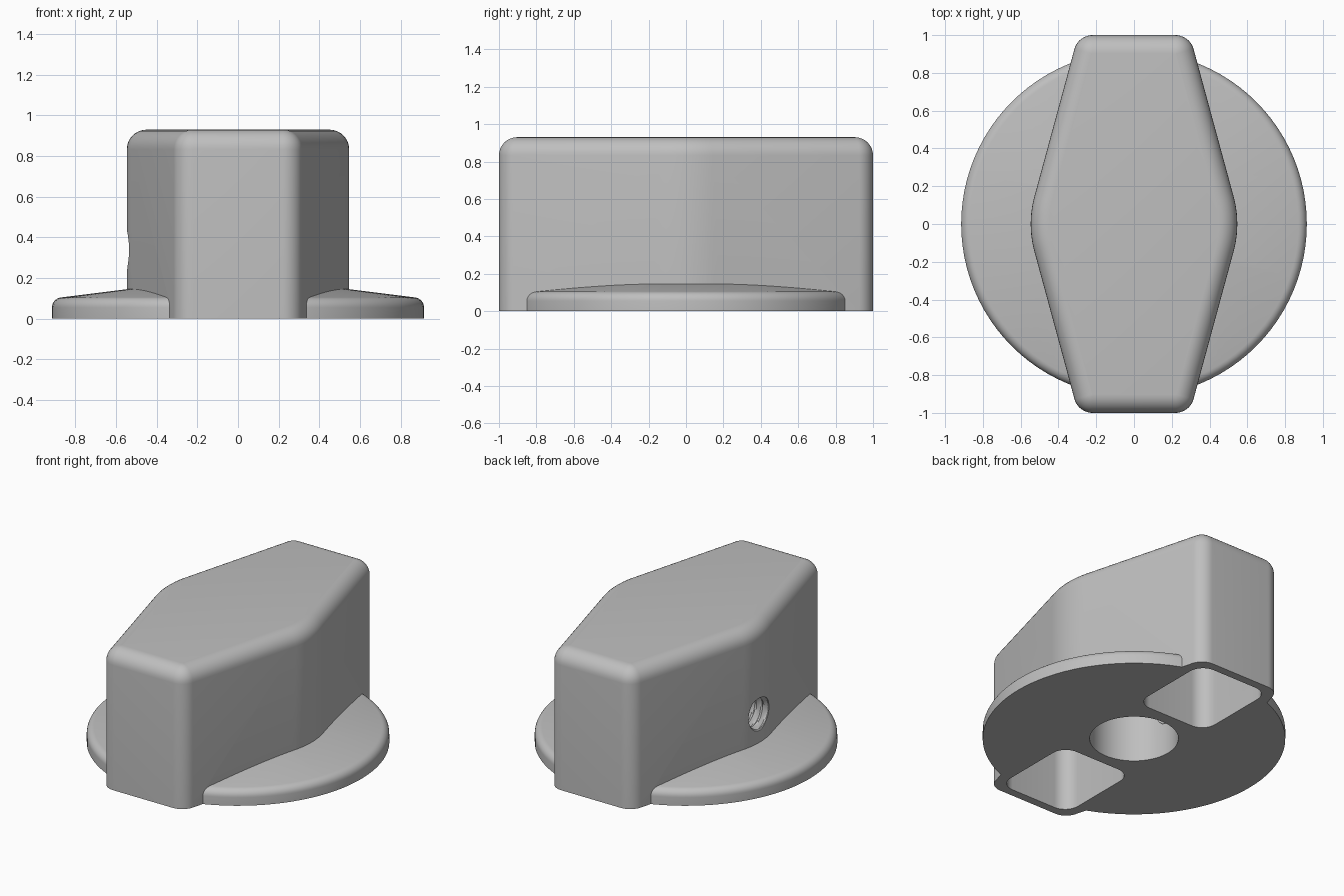
import bpy
import bmesh
from math import sin, cos, pi, radians, atan

if "Cube" in bpy.data.objects:
    bpy.data.objects.remove(bpy.data.objects["Cube"], do_unlink=True)

grey = bpy.data.materials.new("mid_grey")
grey.use_nodes = True
colour = (0.52, 0.52, 0.52, 1)
grey.diffuse_color = colour
grey.node_tree.nodes["Principled BSDF"].inputs["Base Color"].default_value = colour


def loft(name, rings):
    """Closed solid skinned through equal-sized rings of points."""
    bm = bmesh.new()
    loops = [[bm.verts.new(p) for p in ring] for ring in rings]
    n = len(loops[0])
    for low, high in zip(loops, loops[1:]):
        for i in range(n):
            j = (i + 1) % n
            bm.faces.new((low[i], low[j], high[j], high[i]))
    bm.faces.new(loops[0][::-1])
    bm.faces.new(loops[-1])
    bmesh.ops.recalc_face_normals(bm, faces=bm.faces)
    mesh = bpy.data.meshes.new(name)
    bm.to_mesh(mesh)
    bm.free()
    mesh.materials.append(grey)
    obj = bpy.data.objects.new(name, mesh)
    bpy.context.collection.objects.link(obj)
    return obj


def outline(corners, z, inset=0, steps=10):
    """Ring made of corner arcs (x, y, radius, start, end), shrunk by inset."""
    ring = []
    for x, y, r, a, b in corners:
        for i in range(steps + 1):
            t = a + (b - a) * i / steps
            ring.append((x + (r - inset) * cos(t), y + (r - inset) * sin(t), z))
    return ring


def circle(r, z, n=96):
    return [(r * cos(2 * pi * i / n), r * sin(2 * pi * i / n), z) for i in range(n)]


def combine(target, other, operation):
    mod = target.modifiers.new(operation.lower(), "BOOLEAN")
    mod.operation = operation
    mod.solver = "EXACT"
    mod.object = other
    bpy.context.view_layer.objects.active = target
    bpy.ops.object.modifier_apply(modifier=mod.name)
    bpy.data.objects.remove(other, do_unlink=True)


# Grip: six-sided block with rounded corners and a rounded top edge
slant = atan(0.271)
ex, ey, er = 0.219, 0.90, 0.10
grip = [(-0.003, 0, 0.55, -slant, slant),
        (ex, ey, er, slant, pi / 2),
        (-ex, ey, er, pi / 2, pi - slant),
        (0.003, 0, 0.55, pi - slant, pi + slant),
        (-ex, -ey, er, pi + slant, 1.5 * pi),
        (ex, -ey, er, 1.5 * pi, 2 * pi - slant)]
height, fillet = 0.93, 0.097
rings = [outline(grip, 0)]
for k in range(9):
    t = k / 8 * pi / 2
    rings.append(outline(grip, height - fillet * (1 - sin(t)), fillet * (1 - cos(t))))
knob = loft("knob", rings)

# Skirt: shallow cone with a rounded rim
rim = 0.05
rings = [circle(0.915, 0)]
for k in range(8):
    t = radians(k / 7 * 83)
    rings.append(circle(0.915 - rim * (1 - cos(t)), 0.055 + rim * sin(t)))
rings += [circle(0.55, 0.145), circle(0.2, 0.16)]
combine(knob, loft("skirt", rings), "UNION")

# Shaft bore in the underside
combine(knob, loft("bore", [circle(0.268, -0.1), circle(0.268, 0.75)]), "DIFFERENCE")

# Two hollow pockets, front and back
for side in (-1, 1):
    px, near, far, r = 0.165, 0.445, 0.845, 0.10
    y0, y1 = sorted((side * near, side * far))
    pocket = [(px, y0, r, -pi / 2, 0), (px, y1, r, 0, pi / 2),
              (-px, y1, r, pi / 2, pi), (-px, y0, r, pi, 1.5 * pi)]
    cutter = loft("pocket", [outline(pocket, -0.1), outline(pocket, 0.78)])
    combine(knob, cutter, "DIFFERENCE")

# Threaded set-screw hole from the right side into the bore
pitch, segments, rows = 0.05, 32, 50
rings = []
for k in range(rows):
    x = -0.65 + 0.01 * k * 0.9
    ring = []
    for i in range(segments):
        phase = (x / pitch - i / segments) % 1
        r = 0.095 + 0.05 * abs(phase - 0.5)
        t = 2 * pi * i / segments
        ring.append((x, r * cos(t), 0.33 + r * sin(t)))
    rings.append(ring)
combine(knob, loft("screw_thread", rings), "DIFFERENCE")

# Smooth curved faces, keep hard edges
bpy.ops.object.select_all(action="DESELECT")
knob.select_set(True)
bpy.context.view_layer.objects.active = knob
bpy.ops.object.shade_smooth_by_angle(angle=radians(30))
